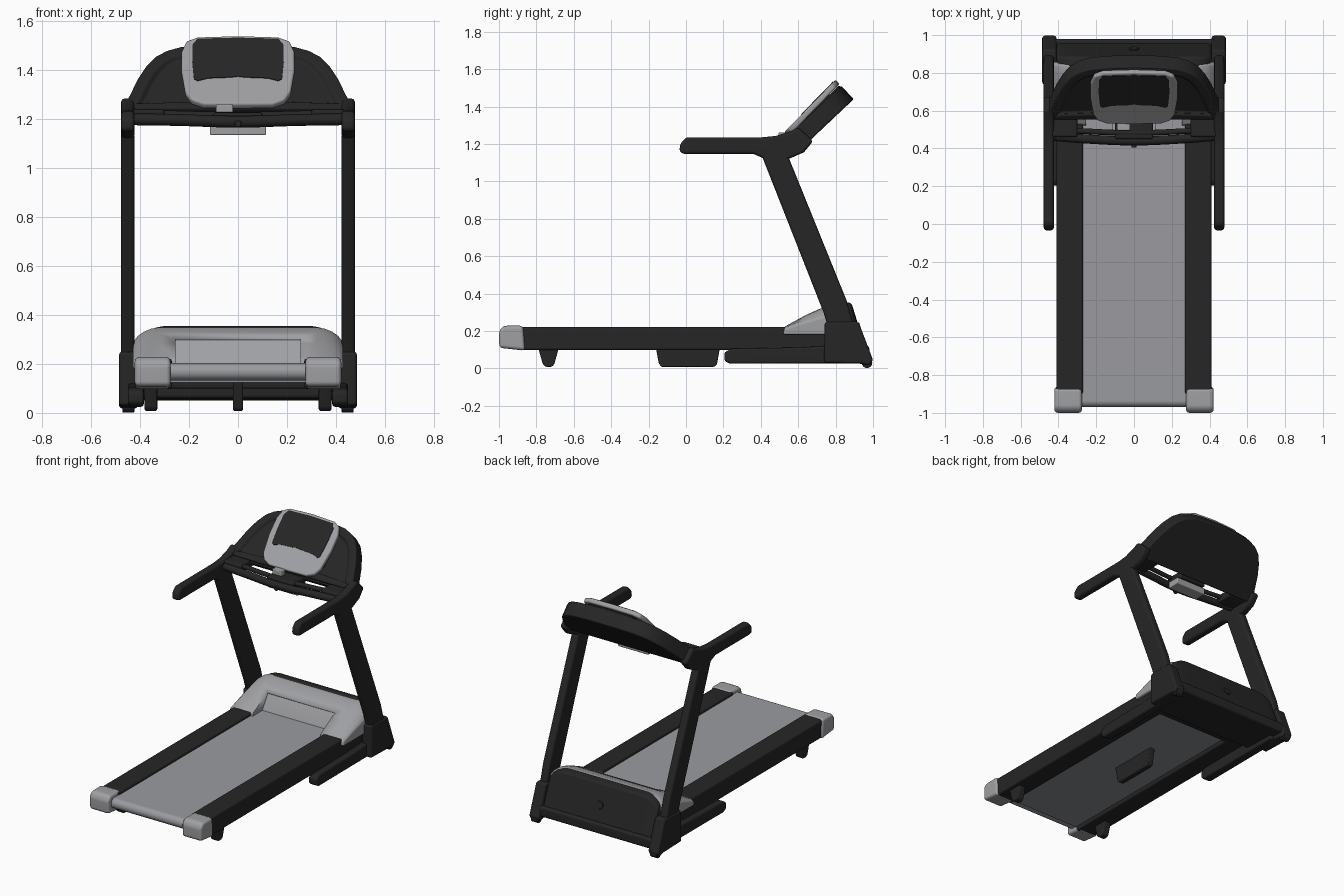
import bpy, bmesh, math
from mathutils import Vector

if "Cube" in bpy.data.objects:
    bpy.data.objects.remove(bpy.data.objects["Cube"])


def material(name, rgb):
    m = bpy.data.materials.new(name)
    m.diffuse_color = (*rgb, 1)
    m.use_nodes = True
    m.node_tree.nodes["Principled BSDF"].inputs["Base Color"].default_value = m.diffuse_color
    return m


BLACK = material("black", (0.019, 0.019, 0.019))
SILVER = material("silver", (0.35, 0.353, 0.37))
BELT = material("belt grey", (0.325, 0.33, 0.35))
UNDER = material("underside grey", (0.25, 0.26, 0.275))


def finish(name, bm, mat, bevel=0.0, mirror=False, segments=3):
    """Round the sharp edges, smooth the rest and add the object."""
    bmesh.ops.recalc_face_normals(bm, faces=bm.faces)
    if bevel:
        sharp = [e for e in bm.edges if len(e.link_faces) == 2
                 and e.calc_face_angle() > math.radians(32)]
        bmesh.ops.bevel(bm, geom=sharp, offset=bevel, segments=segments,
                        profile=0.5, affect='EDGES', clamp_overlap=True)
    me = bpy.data.meshes.new(name)
    bm.to_mesh(me)
    bm.free()
    me.materials.append(mat)
    me.polygons.foreach_set("use_smooth", [True] * len(me.polygons))
    me.set_sharp_from_angle(angle=math.radians(35))
    ob = bpy.data.objects.new(name, me)
    bpy.context.collection.objects.link(ob)
    if mirror:
        ob.modifiers.new("mirror", 'MIRROR')
    wn = ob.modifiers.new("normals", 'WEIGHTED_NORMAL')
    wn.keep_sharp = True
    return ob


def loft(rings):
    """Closed solid through matching outlines; also returns the last cap."""
    bm = bmesh.new()
    loops = [[bm.verts.new(p) for p in ring] for ring in rings]
    n = len(loops[0])
    bm.faces.new(loops[0])
    front = bm.faces.new(loops[-1])
    for a, b in zip(loops, loops[1:]):
        for i in range(n):
            j = (i + 1) % n
            bm.faces.new((a[i], a[j], b[j], b[i]))
    return bm, front


def side(name, pts, x0, x1, mat, bevel=0.0, mirror=False):
    """Side profile (y, z) extruded across x."""
    bm, _ = loft([[(x, y, z) for y, z in pts] for x in (x0, x1)])
    return finish(name, bm, mat, bevel, mirror)


def box(name, x, y, z, mat, bevel=0.0, mirror=False):
    pts = [(y[0], z[0]), (y[1], z[0]), (y[1], z[1]), (y[0], z[1])]
    return side(name, pts, x[0], x[1], mat, bevel, mirror)


def domed(name, pts, half, mat, bevel):
    """Side profile across x whose upper part drops in a curve at both ends."""
    right = [(half - 0.11, 1), (half - 0.075, 0.96), (half - 0.045, 0.88),
             (half - 0.02, 0.76), (half, 0.58)]
    stations = [(-x, f) for x, f in reversed(right)] + right
    bm, _ = loft([[(x, y, z if z < 0.2 else 0.2 + (z - 0.2) * f)
                   for y, z in pts] for x, f in stations])
    return finish(name, bm, mat, bevel)


def slope(x, u, n, lean=0.0):
    """Point on the tilted console: u runs up the face, n lifts off it."""
    n += lean * u
    return Vector((x, 0.55 + 0.726 * u - 0.687 * n, 1.245 + 0.687 * u + 0.726 * n))


def panel(name, half, n0, n1, mat, bevel=0.0, inset=None, lean=0.0):
    """Symmetric outline, given as its right half, on the console slope."""
    pts = half + [(-x, u) for x, u in reversed(half) if x > 0]
    bm, front = loft([[slope(x, u, n, lean) for x, u in pts] for n in (n0, n1)])
    if inset:
        bmesh.ops.recalc_face_normals(bm, faces=bm.faces)
        bmesh.ops.inset_region(bm, faces=[front], thickness=inset[0], depth=0)
        bmesh.ops.inset_region(bm, faces=[front], thickness=0.01, depth=-inset[1])
    return finish(name, bm, mat, bevel)


def cylinder(name, centre, radius, length, axis, mat, bevel=0.0, mirror=False):
    bm = bmesh.new()
    bmesh.ops.create_cone(bm, cap_ends=True, segments=20, radius1=radius,
                          radius2=radius, depth=length)
    rot = Vector((0, 0, 1)).rotation_difference(Vector(axis)).to_matrix()
    bmesh.ops.rotate(bm, verts=bm.verts, matrix=rot)
    bmesh.ops.translate(bm, verts=bm.verts, vec=centre)
    return finish(name, bm, mat, bevel, mirror)


def tube(name, pts, radius, mat):
    cu = bpy.data.curves.new(name, 'CURVE')
    cu.dimensions = '3D'
    cu.bevel_depth = radius
    cu.bevel_resolution = 4
    cu.use_fill_caps = True
    sp = cu.splines.new('BEZIER')
    sp.bezier_points.add(len(pts) - 1)
    for bp, p in zip(sp.bezier_points, pts):
        bp.co = p
        bp.handle_left_type = bp.handle_right_type = 'AUTO'
    cu.materials.append(mat)
    ob = bpy.data.objects.new(name, cu)
    bpy.context.collection.objects.link(ob)


# Running deck: rounded belt loop, underside board, side rails, end caps
arc = [(-0.935 - 0.035 * math.sin(t), 0.168 - 0.035 * math.cos(t))
       for t in [math.pi * i / 8 for i in range(9)]]
side("running_belt", arc + [(0.72, 0.203), (0.72, 0.133)], -0.275, 0.275, BELT)
box("deck_underside", (-0.30, 0.30), (-0.90, 0.62), (0.125, 0.14), UNDER)
box("side_rail", (0.27, 0.41), (-0.90, 0.78), (0.098, 0.222), BLACK, 0.012, True)
side("end_cap", [(-0.998, 0.11), (-0.86, 0.095), (-0.87, 0.228), (-0.975, 0.228),
                 (-1.0, 0.20)], 0.275, 0.422, SILVER, 0.018, True)

# Supports under the deck
side("rear_foot", [(-0.79, 0.11), (-0.68, 0.11), (-0.705, 0.02), (-0.72, 0.008),
                   (-0.75, 0.008), (-0.765, 0.02)], 0.33, 0.382, BLACK, 0.008, True)
side("centre_fin", [(-0.165, 0.13), (0.185, 0.13), (0.165, 0.02), (0.15, 0.008),
                    (-0.13, 0.008), (-0.145, 0.025)], -0.02, 0.02, BLACK, 0.006)
box("deck_crossbeam", (-0.30, 0.30), (0.58, 0.66), (0.10, 0.14), BLACK, 0.008)

# Base frame
side("base_tube", [(0.205, 0.04), (0.235, 0.025), (0.90, 0.027), (0.90, 0.12),
                   (0.75, 0.12), (0.60, 0.112), (0.24, 0.105), (0.205, 0.085)],
     0.385, 0.45, BLACK, 0.012, True)
side("base_foot", [(0.738, 0.03), (0.742, 0.25), (0.922, 0.25), (1.0, 0.045),
                   (0.98, 0.015), (0.93, 0.025)], 0.41, 0.486, BLACK, 0.014, True)
cylinder("transport_wheel", (0.448, 0.968, 0.03), 0.028, 0.05, (1, 0, 0),
         BLACK, 0.004, True)
box("rear_crossbar", (-0.43, 0.43), (0.90, 0.98), (0.05, 0.12), BLACK, 0.015)

# Motor housing: black rear cover and silver hood with a recess for the belt
domed("rear_cover", [(0.66, 0.06), (0.66, 0.195), (0.80, 0.33), (0.83, 0.357),
                     (0.885, 0.35), (0.965, 0.09), (0.94, 0.05)],
      0.41, BLACK, 0.014)
cylinder("rear_cover_cap", (0, 0.926, 0.22), 0.026, 0.014, (0, 0.956, 0.294),
         BLACK, 0.004)
hood = domed("motor_hood", [(0.52, 0.18), (0.525, 0.222), (0.64, 0.285),
                            (0.74, 0.33), (0.80, 0.35), (0.845, 0.35),
                            (0.86, 0.30), (0.85, 0.18)], 0.43, SILVER, 0.01)
cutter = side("hood_cutter", [(0.40, 0.15), (0.61, 0.15), (0.63, 0.21),
                              (0.685, 0.297), (0.65, 0.34), (0.40, 0.34)],
              -0.255, 0.255, SILVER)
cutter.hide_render = True
cutter.hide_viewport = True
cut = hood.modifiers.new("belt_recess", 'BOOLEAN')
cut.operation = 'DIFFERENCE'
cut.object = cutter

# Uprights
side("upright", [(0.735, 0.30), (0.76, 0.22), (0.90, 0.22), (0.86, 0.36),
                 (0.54, 1.15), (0.40, 1.15)], 0.424, 0.479, BLACK, 0.016, True)

# Handles running back into the console
side("handle_arm", [(-0.035, 1.155), (-0.032, 1.20), (0.0, 1.235), (0.40, 1.235),
                    (0.48, 1.243), (0.56, 1.268), (0.60, 1.29), (0.68, 1.215),
                    (0.63, 1.155), (0.55, 1.12), (0.42, 1.12), (0.36, 1.147),
                    (-0.01, 1.147)], 0.424, 0.478, BLACK, 0.016, True)

# Console shell with a recessed face
panel("console_shell", [(0, 0), (0.47, 0), (0.465, 0.03), (0.443, 0.08),
                        (0.41, 0.18), (0.375, 0.255), (0.335, 0.313),
                        (0.29, 0.347), (0.23, 0.371), (0.12, 0.383), (0, 0.386)],
      -0.097, 0, BLACK, 0.01, (0.05, 0.018))

# Display backing, housing and screen
panel("display_backing", [(0, 0.02), (0.18, 0.03), (0.205, 0.10), (0.205, 0.31),
                          (0.16, 0.37), (0, 0.38)], -0.04, 0.01, BLACK, 0.005)
panel("display_housing", [(0, -0.005), (0.14, -0.003), (0.19, 0.02), (0.215, 0.065),
                          (0.231, 0.19), (0.23, 0.30), (0.211, 0.357),
                          (0.165, 0.38), (0, 0.387)],
      -0.002, 0.03, SILVER, 0.01, lean=0.04)
panel("screen", [(0, 0.15), (0.03, 0.145), (0.12, 0.14), (0.165, 0.125),
                 (0.18, 0.135), (0.187, 0.23), (0.186, 0.33), (0.165, 0.364),
                 (0, 0.37)], 0.026, 0.033, BLACK, lean=0.04)
box("display_neck", (-0.09, -0.02), (0.495, 0.54), (1.222, 1.262), SILVER, 0.006)

# Front grip bar, its corner webs and the tray behind it
tube("grip_bar", [(-0.44, 0.465, 1.20), (-0.25, 0.45, 1.197), (0, 0.44, 1.19),
                  (0.25, 0.45, 1.197), (0.44, 0.465, 1.20)], 0.024, BLACK)
box("corner_web", (0.30, 0.44), (0.46, 0.60), (1.185, 1.24), BLACK, 0.012, True)
tube("tray_bar", [(-0.34, 0.495, 1.222), (0, 0.482, 1.215), (0.34, 0.495, 1.222)],
     0.015, BLACK)
box("centre_bracket", (-0.10, 0.10), (0.45, 0.59), (1.178, 1.228), BLACK, 0.01)
box("holder_plate", (-0.115, 0.115), (0.48, 0.57), (1.135, 1.18), SILVER, 0.006)
cylinder("safety_key", (0, 0.425, 1.182), 0.014, 0.04, (0, 1, 0), BLACK, 0.003)
